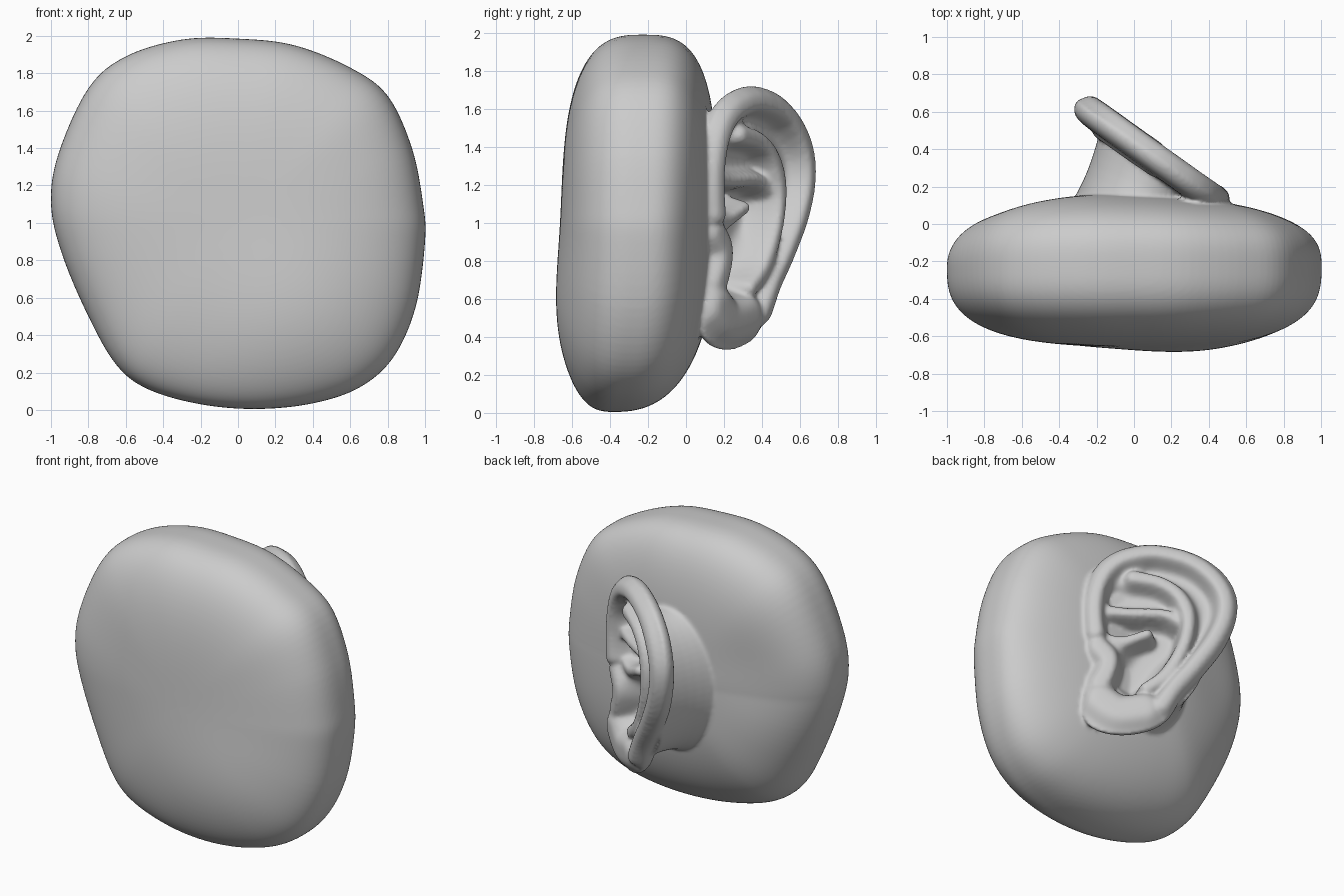
import bpy, bmesh, math
from mathutils import Vector

if "Cube" in bpy.data.objects:
    bpy.data.objects.remove(bpy.data.objects["Cube"])

bm = bmesh.new()


def spline(pts, steps, closed=False):
    """Catmull-Rom curve through 2D points."""
    n, out = len(pts), []
    P = [Vector(p) for p in pts]
    get = (lambda i: P[i % n]) if closed else (lambda i: P[max(0, min(n - 1, i))])
    for i in range(n if closed else n - 1):
        a, b, c, d = get(i - 1), get(i), get(i + 1), get(i + 2)
        for k in range(steps):
            t = k / steps
            out.append(0.5 * (2 * b + (c - a) * t + (2 * a - 5 * b + 4 * c - d) * t * t
                              + (3 * b - a - 3 * c + d) * t ** 3))
    if not closed:
        out.append(P[-1])
    return out


def loft(start, rings, end):
    """Closed skin: pole, rings of equal size, pole."""
    first, last = bm.verts.new(start), bm.verts.new(end)
    R = [[bm.verts.new(p) for p in r] for r in rings]
    n = len(R[0])
    for i in range(n):
        j = (i + 1) % n
        bm.faces.new((first, R[0][i], R[0][j]))
        bm.faces.new((last, R[-1][j], R[-1][i]))
        for a, b in zip(R, R[1:]):
            bm.faces.new((a[i], b[i], b[j], a[j]))


def bump(x, z, cx, cz, w):
    return math.exp(-((x - cx) ** 2 + (z - cz) ** 2) / w ** 2)


# --- Head block: rounded pad swept from front pole to back pole ---
outline = spline([(-1, 1.1), (-.96, 1.37), (-.8, 1.72), (-.6, 1.89), (-.3, 1.98), (0, 1.985),
                  (.3, 1.95), (.6, 1.83), (.8, 1.68), (.93, 1.4), (.99, 1.1), (1, .9),
                  (.95, .55), (.83, .28), (.65, .12), (.4, .035), (.1, .005), (-.2, .03),
                  (-.48, .11), (-.65, .24), (-.8, .5), (-.94, .83)], 6, True)
centre = Vector((0, 1))


def y_front(x, z):
    return -0.652 - 0.05 * bump(x, z, .3, .42, .5)


def y_back(x, z):
    return .16 - .06 * x - .05 * bump(x, z, -.65, 1.15, .35)


def pad_ring(phi, front):
    ring = []
    for p in outline:
        d = p - centre
        c, s = d.x / d.length, d.y / d.length
        e = 2.85 if front else 2.4 + .8 * max(0, s) + .4 * c
        q = centre + d * math.sin(phi) ** (2 / e)
        mid = -.23 - .15 * max(0, -s) ** 2
        lim = y_front(*q) if front else y_back(*q)
        ring.append((q.x, mid + (lim - mid) * max(0, math.cos(phi)) ** (2 / e), q.y))
    return ring


M = 40
angles = [math.pi / 2 * k / M for k in range(1, M + 1)]
loft((0, y_front(0, 1), 1),
     [pad_ring(a, True) for a in angles] + [pad_ring(a, False) for a in reversed(angles[:-1])],
     (0, y_back(0, 1), 1))

# --- Ear frame: u runs along the ear towards its free edge, n faces outwards ---
U, N, O = Vector((-.814, .581, 0)), Vector((.581, .814, 0)), Vector((.40, .13, 0))


def ear_pt(u, z, n):
    return O + U * u + N * n + Vector((0, 0, z))


ear_outline = spline([(.36, 1.72), (.15, 1.68), (0, 1.57), (-.08, 1.4), (-.11, 1.2), (-.1, 1),
                      (-.08, .8), (-.1, .6), (-.1, .45), (-.02, .36), (.14, .33), (.32, .37),
                      (.44, .46), (.53, .62), (.67, .8), (.80, 1), (.87, 1.2), (.87, 1.38),
                      (.78, 1.55), (.6, 1.67)], 9, True)

# hollows: path, height, width
hollows = [(spline(p, 6), h, w) for p, h, w in (
    ([(.2, .76), (.3, .92), (.42, 1.09), (.18, 1.13)], -.13, .13),       # concha
    ([(.12, 1.33), (.3, 1.32), (.42, 1.3)], -.05, .08),                  # upper fossa
    ([(.35, 1.53), (.58, 1.46), (.69, 1.28), (.65, 1.05), (.53, .84)], -.02, .07))]
# ridges: path, height, width
ridges = [(spline(p, 6), h, w) for p, h, w in (
    ([(-.03, 1.05), (-.04, 1.25), (0, 1.43), (.08, 1.55), (.2, 1.62), (.36, 1.645), (.56, 1.6),
      (.7, 1.5), (.79, 1.36), (.8, 1.2), (.73, 1.02), (.6, .82), (.49, .67), (.4, .53)],
     .1, .075),                                                          # outer rim
    ([(0, 1.04), (.15, 1.02), (.31, 1.08)], .025, .05),                  # rim root
    ([(.3, .66), (.44, .78), (.54, 1), (.56, 1.2), (.5, 1.34), (.38, 1.43), (.22, 1.46)],
     .075, .058),                                                        # inner ridge
    ([(.55, 1.14), (.42, 1.22), (.2, 1.22), (.02, 1.23)], .03, .05),     # lower branch
    ([(-.01, .95), (.06, .86), (.05, .77), (0, .68)], .08, .08),         # front flap
    ([(0, .56), (.12, .48), (.28, .5)], .095, .13))]                     # lobe


def falloff(u, z, path, w):
    d2 = min((u - p.x) ** 2 + (z - p.y) ** 2 for p in path)
    return math.exp(-min(50, (d2 / w ** 2) ** 2))


def relief(u, z):
    base = .01
    for path, h, w in hollows:
        base = min(base, .01 + (h - .01) * falloff(u, z, path, w))
    top = base
    for path, h, w in ridges:
        top = max(top, base + (h - base) * falloff(u, z, path, w))
    return top


# --- Ear shell: carved front face and plain back face meeting at the edge ---
mid = Vector((.33, 1.05))
front_rings, back_rings = [], []
K = 50
for k in range(1, K + 1):
    s = math.sin(math.pi / 2 * k / K)
    edge = math.sqrt(max(0, 1 - s ** 14))
    f, b = [], []
    for p in ear_outline:
        u, z = mid + (p - mid) * s
        h = relief(u, z)
        f.append(ear_pt(u, z, .02 + (h - .02) * edge))
        b.append(ear_pt(u, z, .02 + (min(-.065, h - .06) - .02) * edge))
    front_rings.append(f)
    back_rings.append(b)
h0 = relief(*mid)
loft(ear_pt(mid.x, mid.y, h0), front_rings + back_rings[-2::-1],
     ear_pt(mid.x, mid.y, min(-.065, h0 - .06)))

# --- Ear root: flared stem from the head to the back of the bowl ---
T = 64
circle = [(math.cos(2 * math.pi * i / T), math.sin(2 * math.pi * i / T)) for i in range(T)]


def cap(r, n):
    return [ear_pt(.33 + .36 * r * c, 1.0 + .48 * r * s, n) for c, s in circle]


foot = [Vector((-.01 - .38 * c, .02, 1.0 + .56 * s)) for c, s in circle]
top = cap(1, -.03)
stem = []
for k in range(9):
    t = k / 8
    pinch = 1 - .07 * math.sin(math.pi * t)
    ring = [a.lerp(b, t) for a, b in zip(foot, top)]
    c = sum(ring, Vector()) / T
    stem.append([c + (p - c) * pinch for p in ring])
loft((-.01, .02, 1.0), stem + [cap(.85, -.05), cap(.65, -.15)], ear_pt(.33, 1.0, -.15))

# --- Fuse all volumes into one smooth sculpted surface ---
bmesh.ops.recalc_face_normals(bm, faces=bm.faces)
me = bpy.data.meshes.new("head_with_ear")
bm.to_mesh(me)
bm.free()
head = bpy.data.objects.new("head_with_ear", me)
bpy.context.collection.objects.link(head)
me.polygons.foreach_set("use_smooth", [True] * len(me.polygons))
fuse = head.modifiers.new("fuse", 'REMESH')
fuse.mode = 'VOXEL'
fuse.voxel_size = .0125
fuse.use_smooth_shade = True
soft = head.modifiers.new("soften", 'SMOOTH')
soft.factor = .5
soft.iterations = 4
